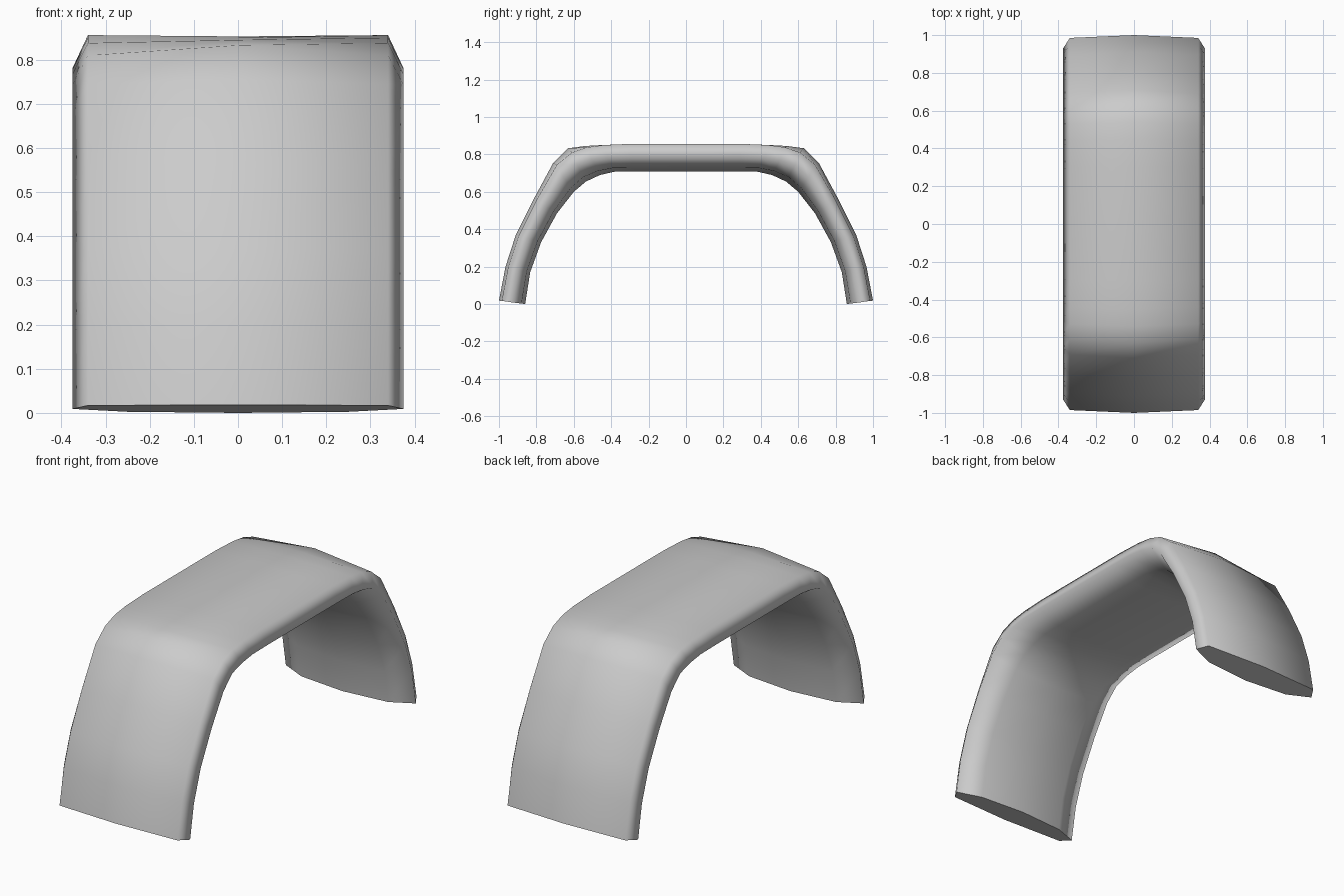
import bpy, bmesh

if "Cube" in bpy.data.objects:
    bpy.data.objects.remove(bpy.data.objects["Cube"])

# Half profiles in (y, z), running from the leg foot to the crown
crown = [(1.0, .018), (.965, .2), (.91, .37), (.815, .56), (.71, .755),
         (.63, .833), (.54, .845), (.45, .85), (.3, .853)]
shoulder = [(.985, .017), (.95, .2), (.895, .365), (.80, .555), (.69, .745),
            (.61, .81), (.53, .838), (.44, .850), (.3, .856)]
inner = [(.86, 0), (.833, .17), (.775, .33), (.69, .485), (.60, .60),
         (.535, .655), (.46, .69), (.38, .708), (.28, .709)]


def blend(a, b, t):
    return [(p[0] + (q[0] - p[0]) * t, p[1] + (q[1] - p[1]) * t)
            for p, q in zip(a, b)]


def full(half):
    return [(-y, z) for y, z in half] + [(y, z) for y, z in reversed(half)]


rim = blend(crown, inner, .5)
soft = blend(inner, rim, .28)

# Lens-shaped section, listed as (x, path), once around
section = [(0, crown), (.34, shoulder), (.375, rim), (.25, soft), (0, inner),
           (-.25, soft), (-.375, rim), (-.34, shoulder)]
bm = bmesh.new()
rails = [[bm.verts.new((x, y, z)) for y, z in full(path)] for x, path in section]

# Skin between neighbouring rails
for i, a in enumerate(rails):
    b = rails[(i + 1) % len(rails)]
    for j in range(len(a) - 1):
        bm.faces.new((a[j], b[j], b[j + 1], a[j + 1])).smooth = True

# Flat feet with crisp borders
for end in (0, -1):
    foot = bm.faces.new([r[end] for r in rails])
    for e in foot.edges:
        e.smooth = False
bmesh.ops.recalc_face_normals(bm, faces=bm.faces)

mesh = bpy.data.meshes.new("wheel_fender")
bm.to_mesh(mesh)
bm.free()
fender = bpy.data.objects.new("wheel_fender", mesh)
bpy.context.collection.objects.link(fender)
